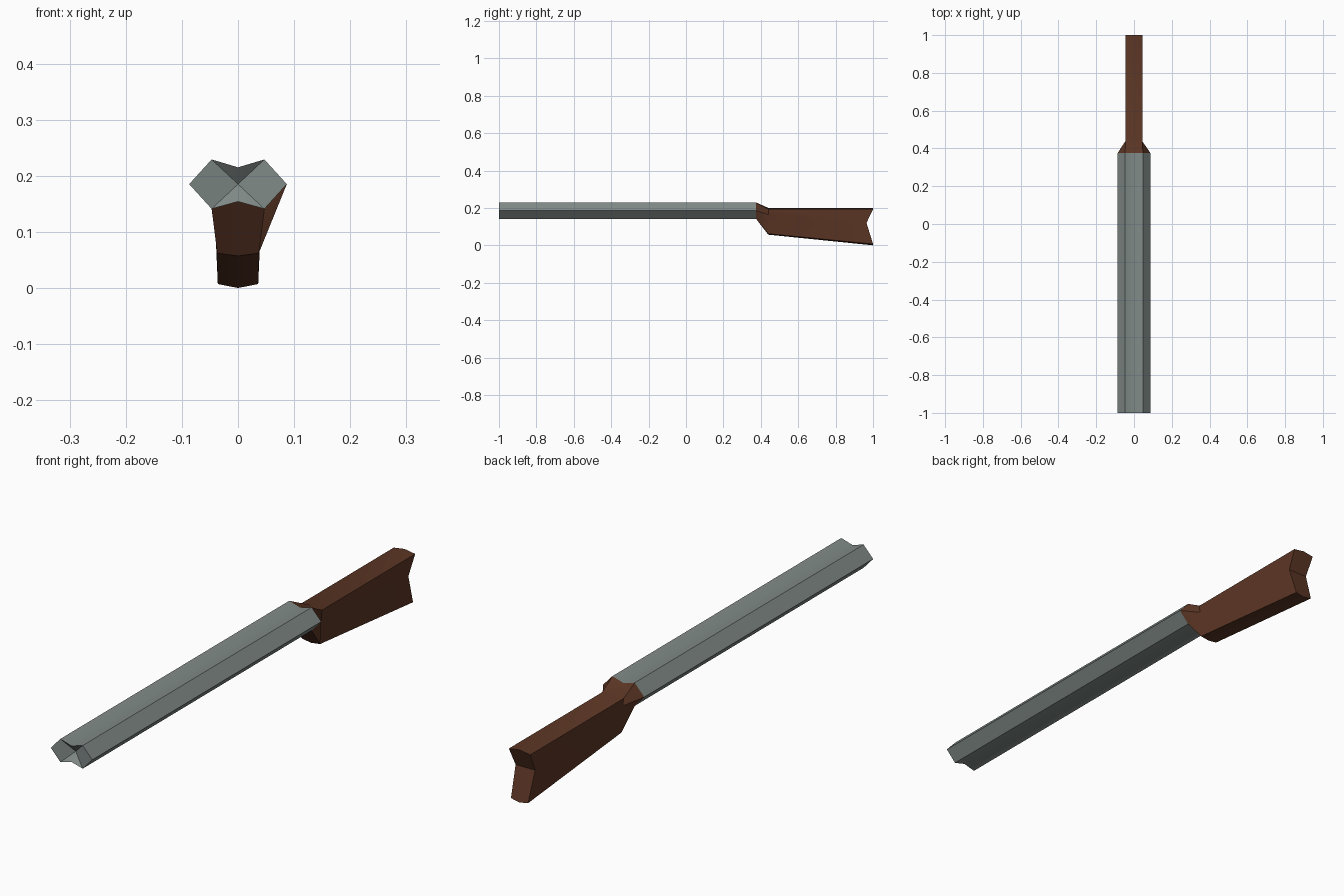
import bpy, bmesh, math

cube = bpy.data.objects.get("Cube")
if cube:
    bpy.data.objects.remove(cube, do_unlink=True)


def make_material(name, rgb):
    mat = bpy.data.materials.new(name)
    mat.use_nodes = True
    mat.diffuse_color = (*rgb, 1)
    mat.node_tree.nodes["Principled BSDF"].inputs["Base Color"].default_value = (*rgb, 1)
    return mat


steel = make_material("grey steel", (0.216, 0.254, 0.242))
wood = make_material("brown wood", (0.107, 0.037, 0.018))


def ring(bm, half, ys):
    """Mirror a half section (top to bottom, x, z) into a loop of eight."""
    pts = [(x, y, z) for (x, z), y in zip(half, ys)]
    pts += [(-x, y, z) for x, y, z in pts[-2:0:-1]]
    return [bm.verts.new(p) for p in pts]


def bridge(bm, a, b):
    n = len(a)
    for i in range(n):
        bm.faces.new((a[i], a[(i + 1) % n], b[(i + 1) % n], b[i]))


def finish(bm, name, mat):
    bmesh.ops.recalc_face_normals(bm, faces=bm.faces)
    mesh = bpy.data.meshes.new(name)
    bm.to_mesh(mesh)
    bm.free()
    obj = bpy.data.objects.new(name, mesh)
    bpy.context.collection.objects.link(obj)
    mesh.materials.append(mat)
    bpy.ops.object.select_all(action='DESELECT')
    obj.select_set(True)
    bpy.context.view_layer.objects.active = obj
    bpy.ops.object.shade_smooth_by_angle(angle=math.radians(35))


# Half sections: top centre, top edge, side, bottom edge, bottom centre
barrel_half = [(0, 0.215), (0.047, 0.229), (0.087, 0.185), (0.047, 0.141), (0, 0.154)]
grip_half = [(0, 0.2), (0.045, 0.193), (0.043, 0.165), (0.037, 0.062), (0, 0.057)]
butt_half = [(0, 0.2), (0.045, 0.193), (0.041, 0.12), (0.036, 0.007), (0, 0.0)]
JOINT = 0.375

# Twin barrels, with a dimple between the muzzles
bm = bmesh.new()
front = ring(bm, barrel_half, [-1] * 5)
back = ring(bm, barrel_half, [JOINT] * 5)
bridge(bm, front, back)
bm.faces.new(back)
dimple = bm.verts.new((0, -0.975, 0.185))
for a, b in ((0, 1), (3, 4), (4, 5), (7, 0)):
    bm.faces.new((front[a], front[b], dimple))
for i in (1, 5):
    bm.faces.new((front[i], front[i + 1], front[i + 2], dimple))
finish(bm, "twin_barrels", steel)

# Stock: collar at the barrels, narrow grip, notched butt
bm = bmesh.new()
collar = ring(bm, barrel_half, [JOINT] * 5)
grip = ring(bm, grip_half, [0.44] * 5)
butt = ring(bm, butt_half, [1, 1, 0.965, 1, 1])
bridge(bm, collar, grip)
bridge(bm, grip, butt)
bm.faces.new(collar)
bm.faces.new([butt[i] for i in (6, 7, 0, 1, 2)])
bm.faces.new([butt[i] for i in (2, 3, 4, 5, 6)])
finish(bm, "stock", wood)
